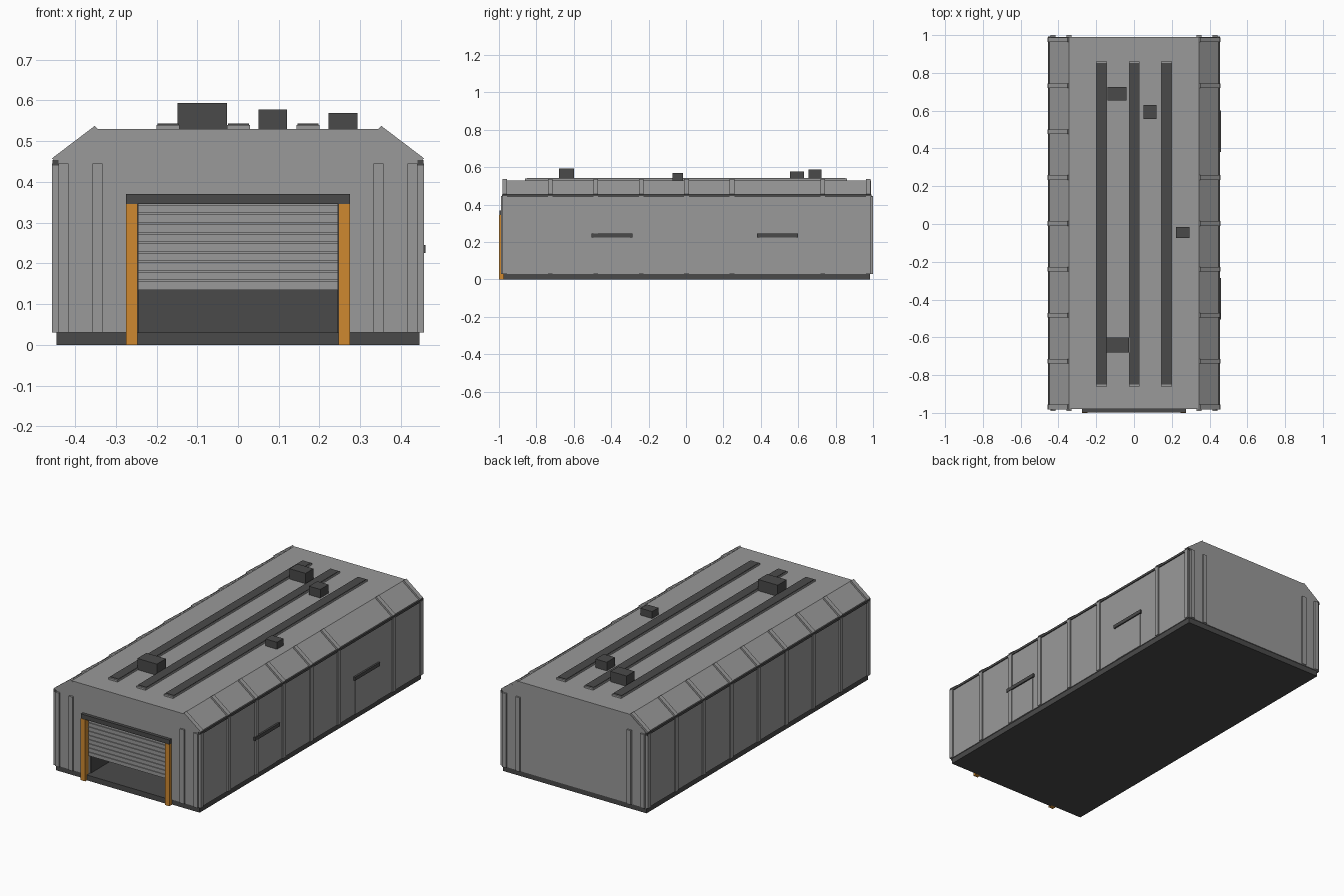
import bpy, bmesh

if "Cube" in bpy.data.objects:
    bpy.data.objects.remove(bpy.data.objects["Cube"])

def material(name, rgb):
    m = bpy.data.materials.new(name)
    m.diffuse_color = (*rgb, 1)
    m.use_nodes = True
    m.node_tree.nodes["Principled BSDF"].inputs["Base Color"].default_value = m.diffuse_color
    return m

GREY = material("wall grey", (0.32, 0.32, 0.32))
DARK = material("dark trim", (0.068, 0.068, 0.068))
ORANGE = material("orange", (0.62, 0.25, 0.03))

def finish(name, bm, mat):
    bmesh.ops.recalc_face_normals(bm, faces=bm.faces)
    me = bpy.data.meshes.new(name)
    bm.to_mesh(me)
    bm.free()
    me.materials.append(mat)
    ob = bpy.data.objects.new(name, me)
    bpy.context.collection.objects.link(ob)
    return ob

def box(name, x, y, z, mat):
    bm = bmesh.new()
    bmesh.ops.create_cube(bm, size=1)
    for v in bm.verts:
        v.co = [a + (b - a) * (c + 0.5) for (a, b), c in zip((x, y, z), v.co)]
    return finish(name, bm, mat)

def extrude_y(name, profile, y0, y1, mat):
    """Solid from an xz outline, swept from y0 to y1."""
    bm = bmesh.new()
    face = bm.faces.new([bm.verts.new((x, y0, z)) for x, z in profile])
    out = bmesh.ops.extrude_face_region(bm, geom=[face])
    verts = [g for g in out["geom"] if isinstance(g, bmesh.types.BMVert)]
    bmesh.ops.translate(bm, verts=verts, vec=(0, y1 - y0, 0))
    return finish(name, bm, mat)

def span(s, a, b):
    return tuple(sorted((s * a, s * b)))

FRONT, BACK, RECESS = -0.98, 0.99, -0.73
BASE, EAVE, ROOF = 0.03, 0.45, 0.53
DOOR_X, DOOR_Z = 0.247, 0.345

# Plinth and hall; the front bay has the gate opening in its outline
box("plinth", (-0.445, 0.445), (-0.975, 0.985), (0, BASE), DARK)
outer = [(0.45, BASE), (0.45, EAVE), (0.345, ROOF),
         (-0.345, ROOF), (-0.45, EAVE), (-0.45, BASE)]
opening = [(-DOOR_X, BASE), (-DOOR_X, DOOR_Z), (DOOR_X, DOOR_Z), (DOOR_X, BASE)]
extrude_y("hall", outer, RECESS, BACK, GREY)
extrude_y("front_bay", outer + opening, FRONT, RECESS, GREY)

# Gate: dark back wall, frame, rolled shutter
box("gate_back", (-DOOR_X, DOOR_X), (RECESS - 0.006, RECESS), (BASE, DOOR_Z), DARK)
box("gate_sill", (-DOOR_X, DOOR_X), (-0.985, -0.97), (0, BASE), DARK)
for s in (-1, 1):
    box("gate_post", span(s, DOOR_X, 0.275), (-1.0, -0.97), (0, DOOR_Z), ORANGE)
    box("gate_lining", span(s, 0.243, DOOR_X), (-0.955, RECESS), (BASE, DOOR_Z), DARK)
box("gate_lintel", (-0.275, 0.275), (-0.998, -0.97), (DOOR_Z, 0.37), DARK)
for i in range(9):
    z = 0.135 + i * 0.0235
    box("shutter_slat", (-0.245, 0.245), (-0.975, -0.962), (z, z + 0.02), GREY)
box("shutter_backing", (-0.245, 0.245), (-0.970, -0.958), (0.135, DOOR_Z), GREY)

# Side ribs, roof slope ribs, eave rails, end pilasters
for s in (-1, 1):
    for k in range(-4, 5):
        if s == 1 and k == 2:
            continue            # left out beside the rear side door
        y = 0.003 + 0.243 * k
        yr = (y - 0.0125, y + 0.0125)
        box("wall_rib", span(s, 0.44, 0.457), yr, (BASE, 0.445), GREY)
        slope = [(0.44, 0.45), (0.45, 0.45), (0.456, 0.458), (0.352, 0.537),
                 (0.345, ROOF), (0.335, 0.525)]
        extrude_y("slope_rib", [(s * x, z) for x, z in slope], *yr, GREY)
    box("eave_rail", span(s, 0.44, 0.455), (-0.983, 0.993), (0.44, 0.453), DARK)
    for x0, x1 in ((0.332, 0.357), (0.416, 0.441)):
        for yr in ((-0.99, -0.97), (0.98, 1.0)):
            box("end_pilaster", span(s, x0, x1), yr, (BASE, 0.445), GREY)

# Side doors with canopies, right side only
for d0, d1, c0, c1 in ((-0.495, -0.30, -0.505, -0.287), (0.393, 0.59, 0.38, 0.60)):
    box("side_door", (0.445, 0.453), (d0, d1), (BASE, 0.225), GREY)
    box("door_canopy", (0.445, 0.46), (c0, c1), (0.225, 0.245), DARK)

# Roof skylight strips: light kerb with dark panel
for x in (-0.172, 0.001, 0.172):
    box("skylight_kerb", (x - 0.028, x + 0.028), (-0.86, 0.86), (0.525, 0.54), GREY)
    box("skylight_panel", (x - 0.026, x + 0.026), (-0.85, 0.852), (0.538, 0.543), DARK)

# Roof vent units
for x, y, top in (((-0.148, -0.027), (-0.68, -0.60), 0.593),
                  ((-0.14, -0.04), (0.655, 0.725), 0.588),
                  ((0.05, 0.12), (0.557, 0.63), 0.578),
                  ((0.222, 0.293), (-0.073, -0.017), 0.569)):
    box("roof_vent", x, y, (0.525, top), DARK)
